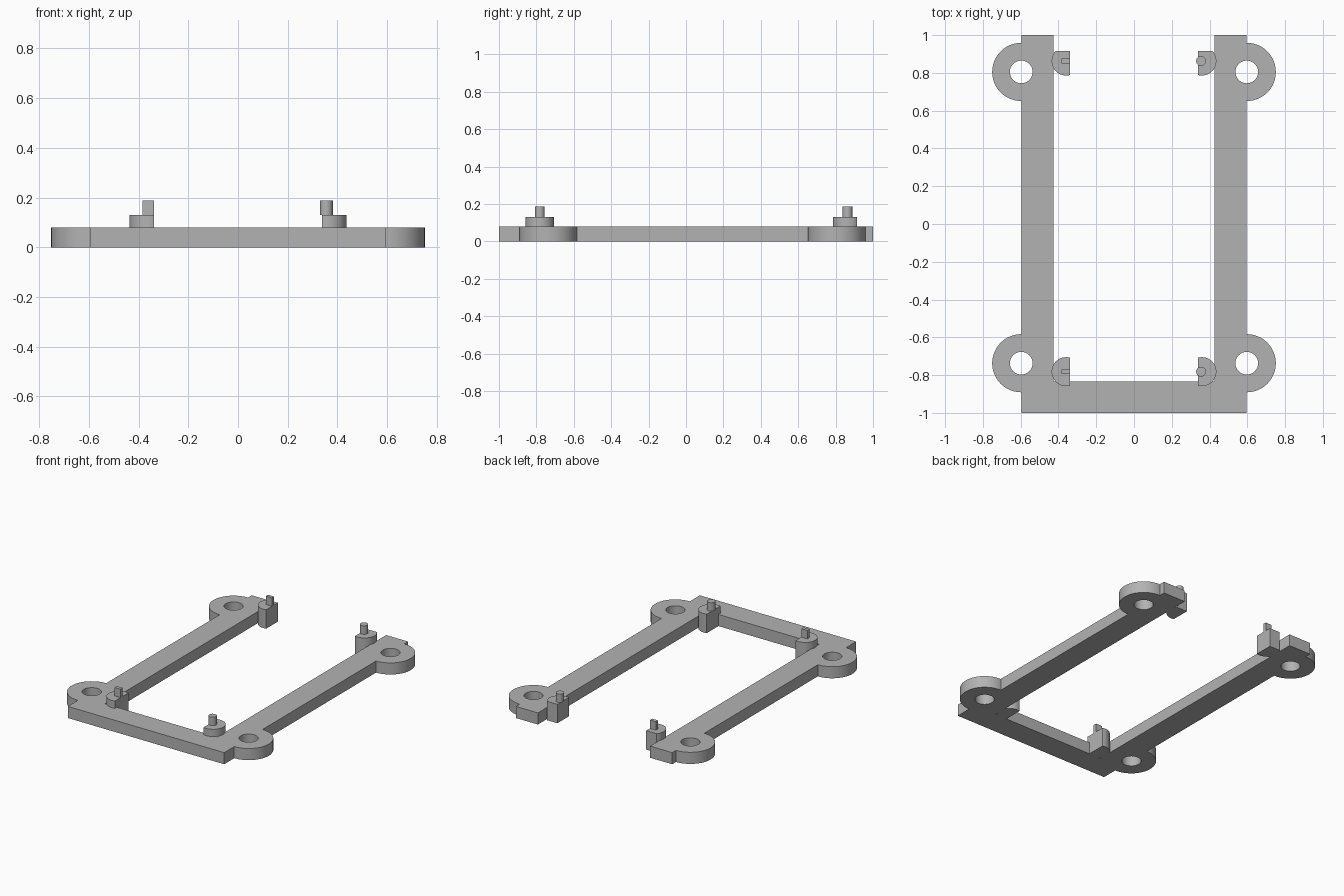
import bpy
import bmesh
from math import sin, cos, pi, acos, asin, radians

cube = bpy.data.objects.get("Cube")
if cube:
    bpy.data.objects.remove(cube, do_unlink=True)

grey = bpy.data.materials.new("plain grey")
grey.use_nodes = True
COLOUR = (0.45, 0.45, 0.45, 1)
grey.diffuse_color = COLOUR
grey.node_tree.nodes["Principled BSDF"].inputs["Base Color"].default_value = COLOUR


def prism(name, outline, z0, z1):
    """Extrude a counter-clockwise outline from z0 to z1."""
    bm = bmesh.new()
    face = bm.faces.new([bm.verts.new((x, y, z0)) for x, y in outline])
    top = bmesh.ops.extrude_face_region(bm, geom=[face])["geom"]
    for v in top:
        if isinstance(v, bmesh.types.BMVert):
            v.co.z = z1
    bmesh.ops.recalc_face_normals(bm, faces=bm.faces[:])
    mesh = bpy.data.meshes.new(name)
    bm.to_mesh(mesh)
    bm.free()
    obj = bpy.data.objects.new(name, mesh)
    bpy.context.collection.objects.link(obj)
    mesh.materials.append(grey)
    return obj


def arc(cx, cy, r, a0=0.0, a1=2 * pi, n=48):
    full = abs(a1 - a0 - 2 * pi) < 1e-6
    count = n if full else n + 1
    return [(cx + r * cos(a0 + (a1 - a0) * i / n),
             cy + r * sin(a0 + (a1 - a0) * i / n)) for i in range(count)]


def rect(x0, x1, y0, y1):
    return [(x0, y0), (x1, y0), (x1, y1), (x0, y1)]


def combine(target, tool, operation):
    mod = target.modifiers.new("combine", 'BOOLEAN')
    mod.operation = operation
    mod.solver = 'EXACT'
    mod.object = tool
    bpy.context.view_layer.objects.active = target
    bpy.ops.object.modifier_apply(modifier=mod.name)
    bpy.data.objects.remove(tool, do_unlink=True)


def smooth(obj):
    bpy.ops.object.select_all(action='DESELECT')
    obj.select_set(True)
    bpy.context.view_layer.objects.active = obj
    bpy.ops.object.shade_smooth_by_angle(angle=radians(30))


# U-shaped frame, open at the back
THICK, OUT, INN, BAR = 0.08, 0.595, 0.427, -0.835
frame = prism("frame", [(-OUT, -1), (OUT, -1), (OUT, 1), (INN, 1),
                        (INN, BAR), (-INN, BAR), (-INN, 1), (-OUT, 1)], 0, THICK)

# Round mounting ears with screw holes
EARS = [(s * 0.597, y) for s in (-1, 1) for y in (-0.737, 0.805)]
for x, y in EARS:
    combine(frame, prism("ear", arc(x, y, 0.154), 0, THICK), 'UNION')
for x, y in EARS:
    combine(frame, prism("hole", arc(x, y, 0.06), -0.1, 0.2), 'DIFFERENCE')
smooth(frame)

# D-shaped posts with pegs: flat tabs on one side, round pins on the other
R, FLAT = 0.077, 0.338
for side, word in ((-1, "right"), (1, "left")):
    for place, y, back in (("front", -0.782, 1.0), ("back", 0.863, 0.915)):
        cx = 0.359
        a = acos((FLAT - cx) / R)
        a_end = asin((back - y) / R) if back < y + R else a
        outline = arc(cx, y, R, -a, a_end, 32)
        if a_end < a:
            outline.append((FLAT, back))
        if side < 0:
            outline = [(-px, py) for px, py in reversed(outline)]
        smooth(prism(f"{place}_{word}_post", outline, 0, 0.13))
        if side < 0:
            prism(f"{place}_{word}_tab",
                  rect(-0.384, -FLAT, y - 0.012, y + 0.012), 0.13, 0.188)
        else:
            smooth(prism(f"{place}_{word}_pin",
                         arc(0.355, y, 0.026, n=32), 0.13, 0.188))
